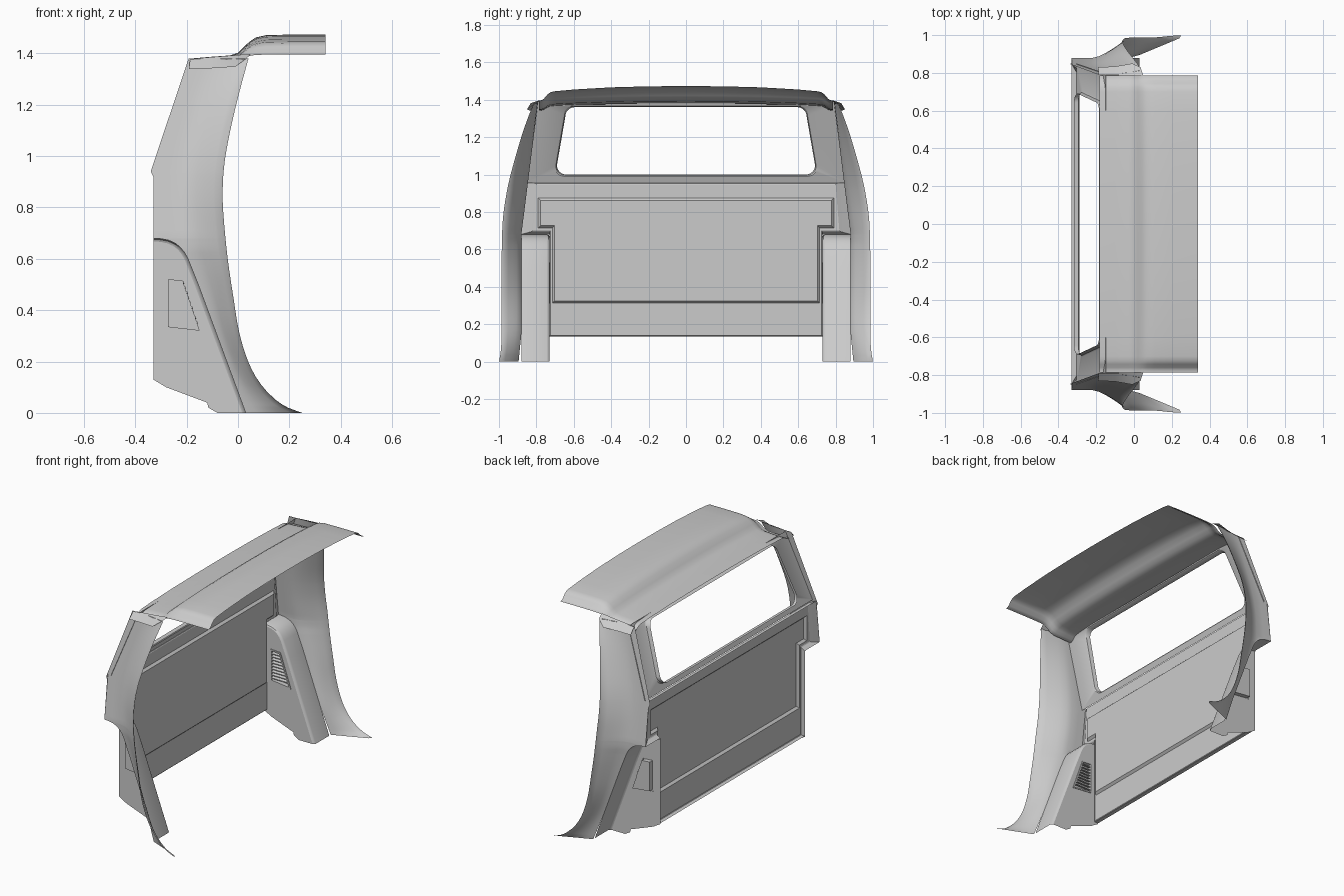
import bpy, bmesh, math

if "Cube" in bpy.data.objects:
    bpy.data.objects.remove(bpy.data.objects["Cube"])


def finish(name, bm, mirror=False, angle=35):
    bmesh.ops.remove_doubles(bm, verts=bm.verts, dist=0.0002)
    bmesh.ops.recalc_face_normals(bm, faces=bm.faces)
    me = bpy.data.meshes.new(name)
    bm.to_mesh(me)
    bm.free()
    ob = bpy.data.objects.new(name, me)
    bpy.context.collection.objects.link(ob)
    bpy.ops.object.select_all(action='DESELECT')
    ob.select_set(True)
    bpy.context.view_layer.objects.active = ob
    bpy.ops.object.shade_smooth_by_angle(angle=math.radians(angle))
    if mirror:
        m = ob.modifiers.new("mirror", 'MIRROR')
        m.use_axis = (False, True, False)
        m.merge_threshold = 0.0001
    return ob


def skin(bm, rows, closed=False, cap=False):
    vs = [[bm.verts.new(p) for p in r] for r in rows]
    n = len(vs[0])
    for a, b in zip(vs, vs[1:]):
        for i in range(n if closed else n - 1):
            j = (i + 1) % n
            bm.faces.new((a[i], a[j], b[j], b[i]))
    if cap:
        bm.faces.new(vs[-1])
    return vs


def loft(name, rows, closed=False, cap=False, mirror=False, angle=35):
    bm = bmesh.new()
    skin(bm, rows, closed, cap)
    return finish(name, bm, mirror, angle)


def interp(pts, t, smooth=False):
    """Piecewise value at t, linear or with a Catmull-Rom style curve."""
    last = len(pts) - 1
    for i in range(last):
        (a, u), (b, v) = pts[i], pts[i + 1]
        if t <= b or i == last - 1:
            s = (t - a) / (b - a)
            if not smooth:
                return u + (v - u) * s
            p, q = pts[max(i - 1, 0)], pts[min(i + 2, last)]
            m0 = (v - p[1]) / (b - p[0]) * (b - a)
            m1 = (q[1] - u) / (q[0] - a) * (b - a)
            return (u * (2*s**3 - 3*s*s + 1) + m0 * (s**3 - 2*s*s + s)
                    + v * (3*s*s - 2*s**3) + m1 * (s**3 - s*s))


# Lower back panel: edges returned to the rear, raised stepped field
def tee(x, wt, wn, w2, z0, zn, z1):
    return [(x, y, z) for y, z in ((-w2, z0), (w2, z0), (w2, zn), (wn, zn),
            (wt, z1), (-wt, z1), (-wn, zn), (-w2, zn))]


loft("back_panel", [
    tee(-.33, .848, .88, .73, .135, .68, .956),
    tee(-.305, .805, .825, .729, .136, .695, .953),
    tee(-.302, .80, .82, .725, .14, .70, .948),
    tee(-.302, .79, .79, .715, .312, .715, .875),
    tee(-.288, .777, .777, .702, .325, .728, .862)], closed=True, cap=True, angle=25)


# Slanted rear window frame with rounded opening
def window_loop(w0, w1, z0, z1, r, depth):
    out = []
    for cy, cz, a0 in ((-1, 0, 180), (1, 0, 270), (1, 1, 0), (-1, 1, 90)):
        w = w1 if cz else w0
        for k in range(9):
            a = math.radians(a0 + 90 * k / 8)
            y = cy * (w - r) + r * math.cos(a)
            z = (z1 - r if cz else z0 + r) + r * math.sin(a)
            out.append((-.288 + (z - 1) * .371 - depth, y, z))
    return out


loft("rear_window_frame", [
    window_loop(.85, .797, .956, 1.374, .004, 0),
    window_loop(.703, .657, .99, 1.367, .055, 0),
    window_loop(.696, .65, .996, 1.363, .05, .005),
    window_loop(.69, .645, 1.0, 1.36, .05, .03)], closed=True)

# Speaker housing: profile in x-z, from panel top down the slope to the floor
slope = [(-.33, .68), (-.30, .678), (-.27, .672), (-.245, .661), (-.225, .645),
         (-.208, .624), (-.195, .60), (-.155, .50), (.03, 0)]
inner = [(-.33, .668), (-.302, .666), (-.274, .66), (-.252, .65), (-.234, .636),
         (-.219, .617), (-.207, .595), (-.168, .496), (.016, 0)]
mid = [(.42 * a + .58 * c, (b + 2 * d) / 3) for (a, b), (c, d) in zip(inner, slope)]
foot = [(-.08, 0), (-.115, .02), (-.12, .04), (-.28, .10), (-.33, .13)]
vent = [(-.28, .53), (-.21, .525), (-.135, .31), (-.28, .325)]
vent_in = [(-.272, .52), (-.216, .516), (-.149, .32), (-.272, .334)]

loft("housing_front", [[(x, y, z) for x, z in p] for p, y in
     ((inner, .73), (mid, .734), (slope, .745), (slope, .88))], mirror=True, angle=40)

bm = bmesh.new()
edges = []
for loop in (inner + foot, vent):
    vs = [bm.verts.new((x, .73, z)) for x, z in loop]
    edges += [bm.edges.new((vs[i - 1], vs[i])) for i in range(len(vs))]
bmesh.ops.triangle_fill(bm, edges=edges, use_beauty=True)
finish("housing_side", bm, mirror=True)

# Louvred vent in the housing
loft("vent_recess", [[(x, y, z) for x, z in p] for p, y in
     ((vent, .73), (vent, .726), (vent_in, .726), (vent_in, .755))],
     closed=True, cap=True, mirror=True)
bm = bmesh.new()
for k in range(9):
    z = .345 + k * .0195
    x0, x1 = -.272, interp([(.32, -.149), (.516, -.216)], z)
    ring = ((.729, z - .003), (.729, z + .002), (.752, z + .011), (.752, z + .006))
    skin(bm, [[(x, y, h) for y, h in ring] for x in (x0, x1)], closed=True)
finish("vent_slats", bm, mirror=True)

# Side pillar: section flares outward by distance from the curved front edge
front_x = [(0, .25), (.025, .185), (.08, .115), (.17, .053), (.3, .008), (.45, -.018),
           (.6, -.04), (.75, -.055), (.85, -.06), (.97, -.053), (1.1, -.03),
           (1.24, .003), (1.395, .045)]
front_y = [(0, .999), (.08, .988), (.3, .987), (.6, .985), (.75, .98), (.85, .968),
           (.97, .945), (1.1, .91), (1.24, .868), (1.395, .81)]
back_x = [(z, x) for x, z in reversed(slope)] + [(.92, -.33), (.94, -.34), (1.395, -.187)]
back_y = [(0, .895), (.15, .88), (.68, .88), (1.395, .79)]
flare = [(0, 1), (.05, .84), (.2, .66), (.4, .44), (.6, .24), (.8, .08), (1, 0)]
rows = []
levels = [i * .01 for i in range(6)] + [.05 + i * .03 for i in range(1, 19)]
levels += [.60, .624, .645, .661, .672, .678, .68]
levels += [.71 + i * .03 for i in range(7)] + [.92, .94]
levels += [.94 + i * .044 for i in range(1, 11)]
for z in sorted(levels):
    xb, xf = interp(back_x, z), interp(front_x, z, True)
    yb, yf = interp(back_y, z), interp(front_y, z, True)
    width = min(xf - xb, .17 if z > .12 else .22)
    low = max(0, 1 - z / .2)
    row = []
    for d, f in flare:
        flat = 1 if d == 0 else .84 * (1 - d) / .95
        row.append((xf - width * d, yb + (yf - yb) * (f + (flat - f) * low), z))
    row += [(xf - width + (xb - xf + width) * t, yb, z) for t in (.5, 1)]
    rows.append(row)
loft("side_pillar", rows, mirror=True, angle=50)

# Crowned roof lining, stepping up toward the front
crown = [(0, 0), (.2, .02), (.4, .09), (.6, .24), (.7, .36), (.725, .43), (.742, .6),
         (.76, .88), (.772, .98), (.785, 1)]
across = [(-y, d) for y, d in reversed(crown[1:])] + crown
profile = [(-.182, 1.38, 1.342), (-.1, 1.387, 1.344), (-.03, 1.392, 1.348),
           (0, 1.402, 1.36), (.02, 1.422, 1.378), (.045, 1.446, 1.39), (.07, 1.462, 1.394),
           (.11, 1.471, 1.395), (.2, 1.473, 1.396), (.34, 1.473, 1.396)]
loft("roof_lining", [[(x, y, zc - (zc - ze) * d) for y, d in across]
                     for x, zc, ze in profile], angle=50)

# Trim strip joining roof edge to pillar top
loft("roof_corner_trim", [
    [(-.19, .83, 1.34), (-.1, .834, 1.342), (-.01, .85, 1.348), (.035, .83, 1.382)],
    [(-.187, .79, 1.378), (-.1, .788, 1.386), (-.02, .786, 1.392), (.05, .782, 1.398)]],
    mirror=True)
